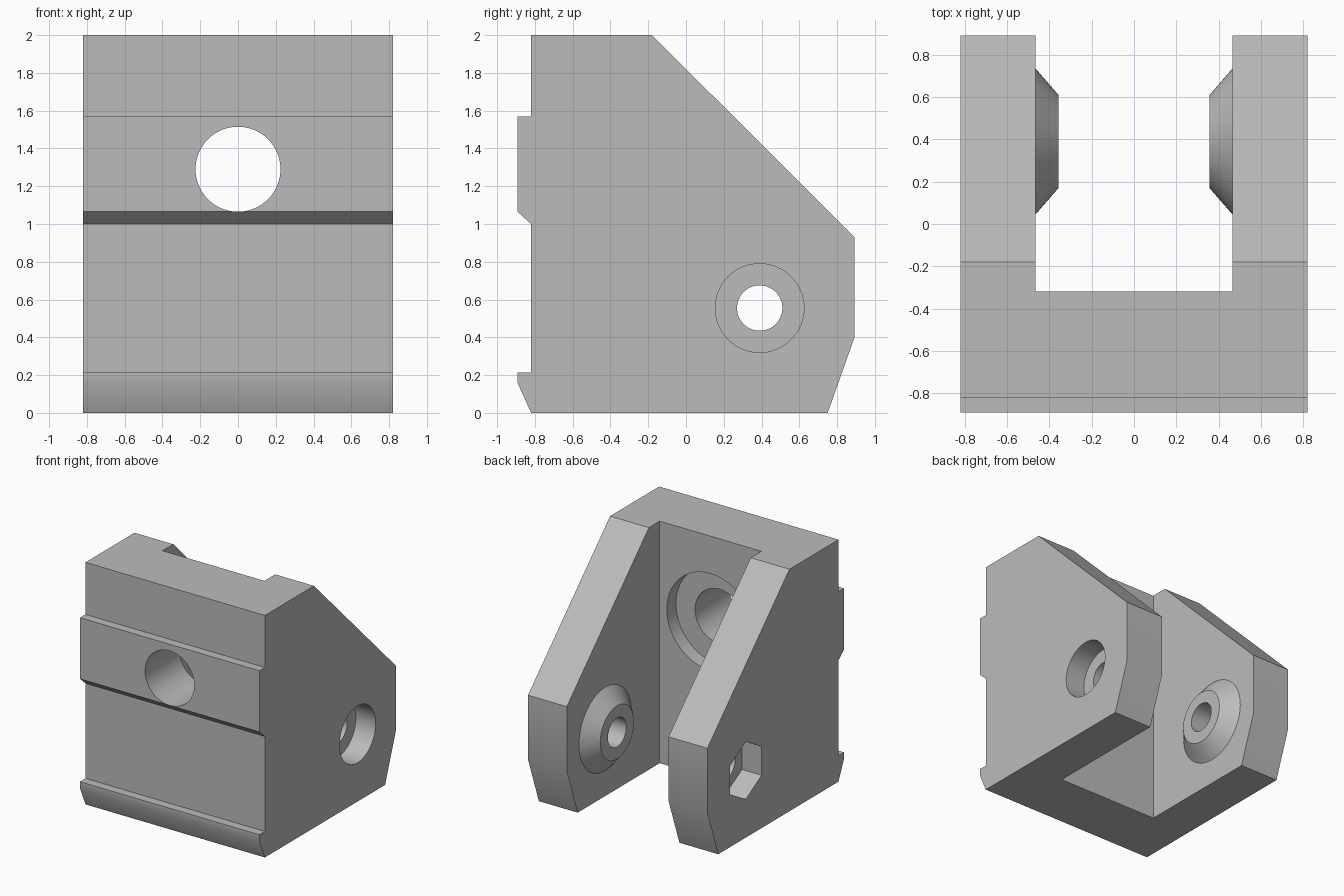
import bpy, bmesh, math
from mathutils import Matrix, Vector

if "Cube" in bpy.data.objects:
    bpy.data.objects.remove(bpy.data.objects["Cube"])

grey = bpy.data.materials.new("plain grey")
grey.diffuse_color = (0.5, 0.5, 0.5, 1)
grey.use_nodes = True
grey.node_tree.nodes["Principled BSDF"].inputs["Base Color"].default_value = grey.diffuse_color

HALF_W, INNER, PIVOT = 0.82, 0.465, Vector((0, 0.39, 0.555))
SEG = 64


def make(name, bm):
    bmesh.ops.recalc_face_normals(bm, faces=bm.faces)
    mesh = bpy.data.meshes.new(name)
    bm.to_mesh(mesh)
    bm.free()
    mesh.materials.append(grey)
    obj = bpy.data.objects.new(name, mesh)
    bpy.context.collection.objects.link(obj)
    return obj


def extrude_profile(name, points, x0, x1):
    """Prism along x from (y, z) points."""
    bm = bmesh.new()
    face = bm.faces.new([bm.verts.new((x0, y, z)) for y, z in points])
    ext = bmesh.ops.extrude_face_region(bm, geom=[face])["geom"]
    bmesh.ops.translate(bm, vec=(x1 - x0, 0, 0),
                        verts=[v for v in ext if isinstance(v, bmesh.types.BMVert)])
    return make(name, bm)


def rod(name, start, end, r0, r1=None, seg=SEG):
    """Cylinder or cone between two points."""
    start, end = Vector(start), Vector(end)
    axis = end - start
    bm = bmesh.new()
    place = Matrix.Translation((start + end) / 2) @ axis.to_track_quat('Z', 'Y').to_matrix().to_4x4()
    bmesh.ops.create_cone(bm, cap_ends=True, segments=seg, radius1=r0,
                          radius2=r0 if r1 is None else r1, depth=axis.length, matrix=place)
    return make(name, bm)


def at_pivot(x):
    return (x, PIVOT.y, PIVOT.z)


def boolean(target, tool, operation):
    """Apply a boolean and discard the tool."""
    mod = target.modifiers.new("bool", 'BOOLEAN')
    mod.operation, mod.object, mod.solver = operation, tool, 'EXACT'
    bpy.context.view_layer.objects.active = target
    bpy.ops.object.modifier_apply(modifier=mod.name)
    bpy.data.objects.remove(tool)


# Main body: side profile with front rail lips and sloped rear
profile = [(-.82, 0), (-.892, .16), (-.892, .215), (-.82, .215), (-.82, 1.0),
           (-.892, 1.065), (-.892, 1.57), (-.82, 1.57), (-.82, 2), (-.18, 2),
           (.892, .93), (.892, .40), (.75, 0)]
body = extrude_profile("clevis_bracket", profile, -HALF_W, HALF_W)

# Slot between the two arms
slot = [(-.32, -.5), (1.5, -.5), (1.5, 2.5), (-.32, 2.5)]
boolean(body, extrude_profile("slot", slot, -INNER, INNER), 'DIFFERENCE')

# Conical bosses on the inner arm faces
for s in (-1, 1):
    # starts inside the arm, following the same taper
    boss = rod("boss", at_pivot(s * (INNER + .05)), at_pivot(s * .357), .402, .22)
    boolean(body, boss, 'UNION')

# Pivot hole, round bolt-head pocket and hexagonal nut pocket
boolean(body, rod("pivot_hole", at_pivot(-1), at_pivot(1), .12), 'DIFFERENCE')
boolean(body, rod("bolt_pocket", at_pivot(HALF_W - .18), at_pivot(1), .235), 'DIFFERENCE')
hexagon = [(PIVOT.y + .238 * math.sin(i * math.pi / 3),
            PIVOT.z + .238 * math.cos(i * math.pi / 3)) for i in range(6)]
boolean(body, extrude_profile("nut_pocket", hexagon, -1, -HALF_W + .18), 'DIFFERENCE')

# Front hole with a wide counterbore on the slot side
boolean(body, rod("front_hole", (0, -1.2, 1.29), (0, 0, 1.29), .225), 'DIFFERENCE')
boolean(body, rod("counterbore", (0, -.44, 1.29), (0, .1, 1.29), .40), 'DIFFERENCE')

# Smooth round surfaces, keep hard edges
bpy.ops.object.select_all(action='DESELECT')
body.select_set(True)
bpy.context.view_layer.objects.active = body
bpy.ops.object.shade_smooth_by_angle(angle=math.radians(30))
